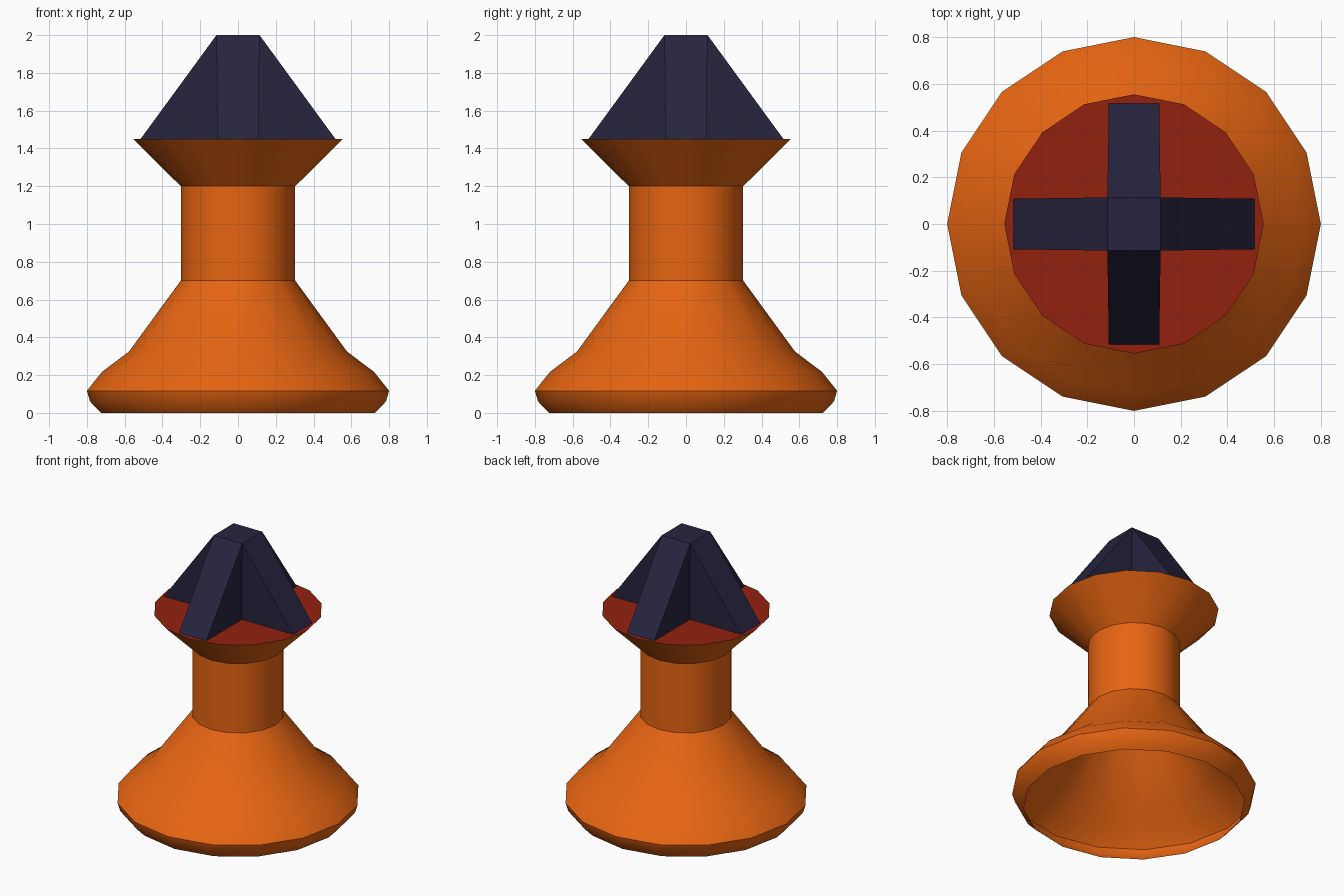
import bpy, math

if "Cube" in bpy.data.objects:
    bpy.data.objects.remove(bpy.data.objects["Cube"])

SIDES = 16

def material(name, rgb):
    m = bpy.data.materials.new(name)
    m.diffuse_color = (*rgb, 1)
    m.use_nodes = True
    m.node_tree.nodes["Principled BSDF"].inputs["Base Color"].default_value = m.diffuse_color
    return m

orange = material("orange", (0.80, 0.13, 0.006))
red = material("dark red", (0.29, 0.016, 0.005))
navy = material("dark navy", (0.020, 0.018, 0.050))

def add_mesh(name, verts, faces, mat, smooth=False):
    me = bpy.data.meshes.new(name)
    me.from_pydata(verts, [], faces)
    me.materials.append(mat)
    ob = bpy.data.objects.new(name, me)
    bpy.context.collection.objects.link(ob)
    if smooth:
        bpy.ops.object.select_all(action='DESELECT')
        ob.select_set(True)
        bpy.context.view_layer.objects.active = ob
        bpy.ops.object.shade_smooth_by_angle(angle=math.radians(30))
    return ob

def ring(r, z):
    return [(r * math.cos(2 * math.pi * i / SIDES),
             r * math.sin(2 * math.pi * i / SIDES), z) for i in range(SIDES)]

# Body: turned shell, open underneath
profile = [(0.725, 0), (0.783, 0.06), (0.80, 0.117), (0.72, 0.217),
           (0.577, 0.325), (0.303, 0.70), (0.303, 1.20), (0.555, 1.45)]
verts = [v for r, z in profile for v in ring(r, z)]
faces = []
for k in range(len(profile) - 1):
    for i in range(SIDES):
        j = (i + 1) % SIDES
        a, b = k * SIDES, (k + 1) * SIDES
        faces.append((a + i, a + j, b + j, b + i))
add_mesh("body", verts, faces, orange, smooth=True)

# Flat disc closing the flared top
add_mesh("top_disc", ring(0.555, 1.45), [tuple(range(SIDES))], red)

# Cross-shaped head: four sloped fins around a square cap
W, T, OUT, Z0, Z1 = 0.108, 0.114, 0.516, 1.45, 2.0
fin = [(OUT, -W, Z0), (OUT, W, Z0), (T, T, Z1), (T, -T, Z1),
       (W, W, Z0), (W, -W, Z0)]
verts, faces = [], []
for q in range(4):
    c, s = [(1, 0), (0, 1), (-1, 0), (0, -1)][q]
    o = len(verts)
    verts += [(c * x - s * y, s * x + c * y, z) for x, y, z in fin]
    faces += [(o, o + 1, o + 2, o + 3),
              (o + 1, o + 4, o + 2), (o, o + 3, o + 5)]
faces.append((2, 8, 14, 20))
add_mesh("cross_head", verts, faces, navy)
